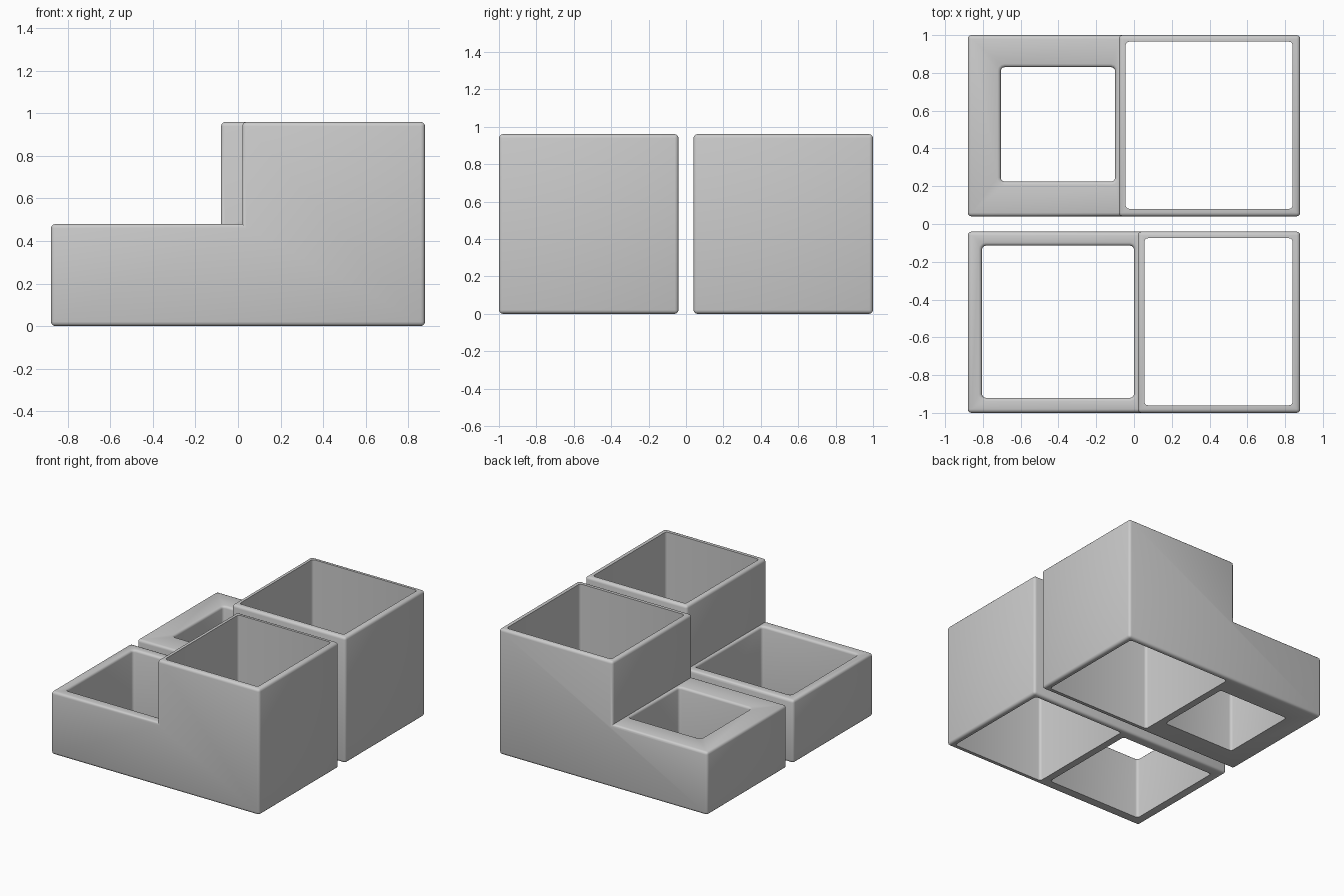
import bpy
import bmesh
import math

cube = bpy.data.objects.get("Cube")
if cube:
    bpy.data.objects.remove(cube, do_unlink=True)

LEFT, RIGHT = -0.88, 0.88
LOW, TALL = 0.48, 0.96
ROUND = 0.02

grey = bpy.data.materials.new("plain grey")
grey.use_nodes = True
grey.diffuse_color = (0.6, 0.6, 0.6, 1)
grey.node_tree.nodes["Principled BSDF"].inputs["Base Color"].default_value = (0.6, 0.6, 0.6, 1)


def make_object(name, bm):
    bmesh.ops.recalc_face_normals(bm, faces=bm.faces)
    mesh = bpy.data.meshes.new(name)
    bm.to_mesh(mesh)
    bm.free()
    mesh.materials.append(grey)
    obj = bpy.data.objects.new(name, mesh)
    bpy.context.collection.objects.link(obj)
    return obj


# Stepped block: an L profile extruded along y, outer edges rounded
def stepped_block(name, step, y0, y1):
    profile = [(LEFT, 0), (RIGHT, 0), (RIGHT, TALL), (step, TALL), (step, LOW), (LEFT, LOW)]
    bm = bmesh.new()
    face = bm.faces.new([bm.verts.new((x, y0, z)) for x, z in profile])
    ext = bmesh.ops.extrude_face_region(bm, geom=[face])
    bmesh.ops.translate(bm, vec=(0, y1 - y0, 0),
                        verts=[g for g in ext["geom"] if isinstance(g, bmesh.types.BMVert)])
    bmesh.ops.recalc_face_normals(bm, faces=bm.faces)
    convex = [e for e in bm.edges if e.calc_face_angle_signed() > 0.1]
    bmesh.ops.bevel(bm, geom=convex, offset=ROUND, segments=3, profile=0.5, affect='EDGES')
    return make_object(name, bm)


# Rounded rectangle outline, optionally grown outwards
def outline(x0, x1, y0, y1, grow):
    r = ROUND
    corners = [(x1 - r, y1 - r), (x0 + r, y1 - r), (x0 + r, y0 + r), (x1 - r, y0 + r)]
    points = []
    for i, (cx, cy) in enumerate(corners):
        for k in range(4):
            a = math.pi / 2 * (i + k / 3)
            points.append((cx + (r + grow) * math.cos(a), cy + (r + grow) * math.sin(a)))
    return points


# Cutter lofted through levels of (height, growth)
def cutter(name, rect, levels):
    bm = bmesh.new()
    rings = [[bm.verts.new((x, y, z)) for x, y in outline(*rect, grow)] for z, grow in levels]
    for a, b in zip(rings, rings[1:]):
        for i in range(len(a)):
            j = (i + 1) % len(a)
            bm.faces.new((a[i], a[j], b[j], b[i]))
    bm.faces.new(rings[0])
    bm.faces.new(rings[-1])
    obj = make_object(name, bm)
    obj.hide_render = True
    return obj


# Straight well through the tall half, flared well through the low half
straight = [(-0.1, 0), (TALL + 0.1, 0)]
flare = 0.018
flared = [(-0.1, 0)] + [
    (LOW - flare * (1 - math.sin(a)), flare * (1 - math.cos(a)))
    for a in (math.pi / 6 * k for k in range(4))] + [(LOW + 0.1, flare)]


def planter(name, step, y0, y1, tall_rect, low_rect):
    block = stepped_block(name, step, y0, y1)
    cutters = [cutter(name + "_tall_cutter", tall_rect, straight),
               cutter(name + "_low_cutter", low_rect, flared)]
    for c in cutters:
        mod = block.modifiers.new("well", 'BOOLEAN')
        mod.operation = 'DIFFERENCE'
        mod.solver = 'EXACT'
        mod.object = c
    bpy.ops.object.select_all(action='DESELECT')
    block.select_set(True)
    bpy.context.view_layer.objects.active = block
    for mod in list(block.modifiers):
        bpy.ops.object.modifier_apply(modifier=mod.name)
    for c in cutters:
        bpy.data.objects.remove(c, do_unlink=True)
    bpy.ops.object.shade_smooth_by_angle(angle=math.radians(35))


planter("front_stepped_bin", 0.02, -1.0, -0.04,
        (0.055, 0.84, -0.96, -0.075), (-0.805, 0.0, -0.92, -0.115))
planter("back_stepped_bin", -0.08, 0.04, 1.0,
        (-0.045, 0.84, 0.08, 0.965), (-0.705, -0.1, 0.225, 0.83))
